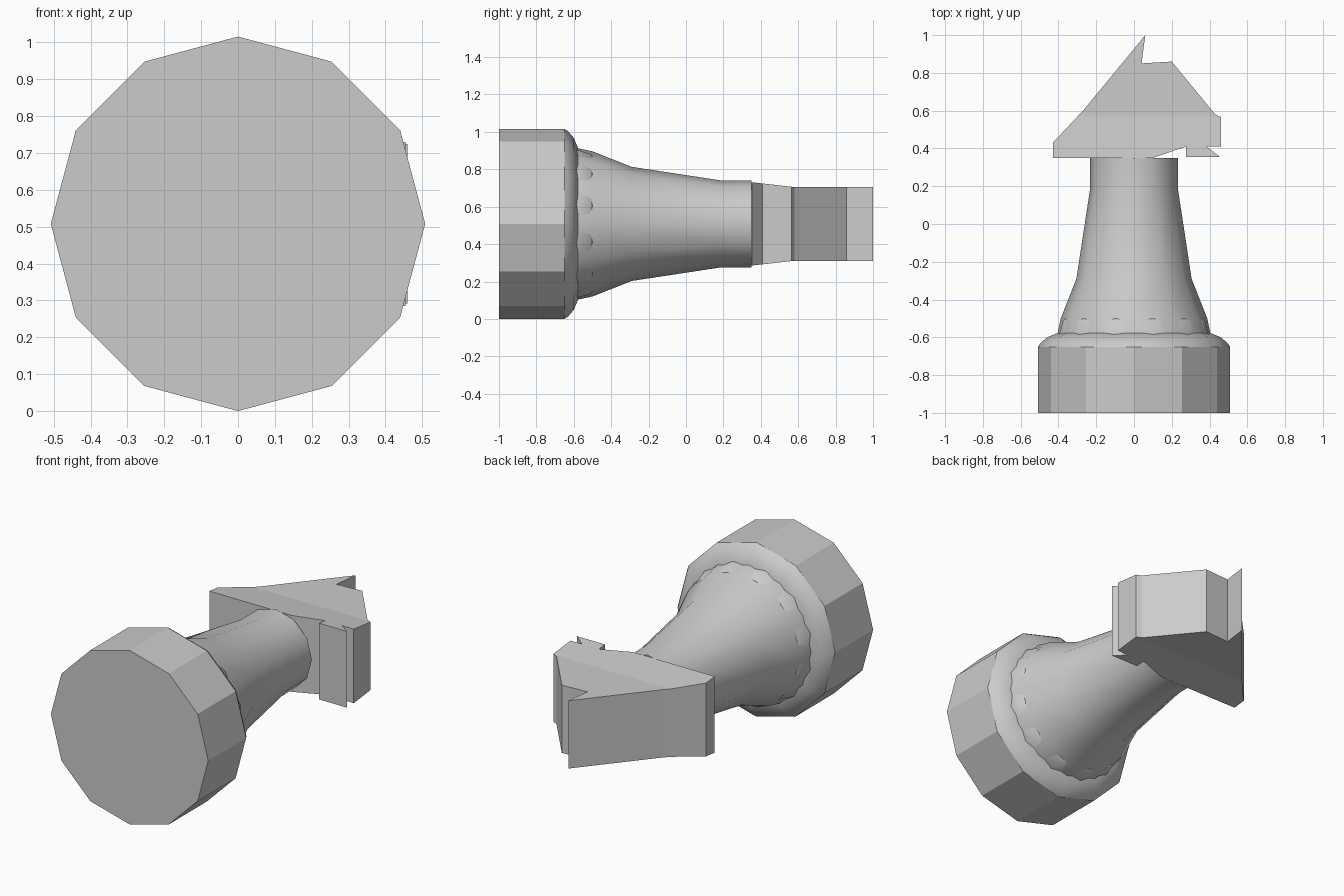
import bpy, bmesh, math

cube = bpy.data.objects.get("Cube")
if cube:
    bpy.data.objects.remove(cube, do_unlink=True)

AXIS_Z = 0.508

grey = bpy.data.materials.new("plain grey")
grey.use_nodes = True
grey.diffuse_color = (0.6, 0.6, 0.6, 1)
grey.node_tree.nodes["Principled BSDF"].inputs["Base Color"].default_value = grey.diffuse_color


def finish(name, bm, angle=None):
    """Turn a bmesh into an object; smooth it below the given angle."""
    bmesh.ops.recalc_face_normals(bm, faces=bm.faces)
    mesh = bpy.data.meshes.new(name)
    bm.to_mesh(mesh)
    bm.free()
    mesh.materials.append(grey)
    obj = bpy.data.objects.new(name, mesh)
    bpy.context.collection.objects.link(obj)
    if angle:
        bpy.ops.object.select_all(action='DESELECT')
        obj.select_set(True)
        bpy.context.view_layer.objects.active = obj
        bpy.ops.object.shade_smooth_by_angle(angle=math.radians(angle))
    return obj


def turned(name, profile, angle, turn=0.0, sides=12):
    """Lathe (y, radius) points around the lying axis and cap both ends."""
    bm = bmesh.new()
    rings = []
    for y, r in profile:
        ring = []
        for i in range(sides):
            a = math.tau * i / sides + turn
            ring.append(bm.verts.new((r * math.sin(a), y, AXIS_Z + r * math.cos(a))))
        rings.append(ring)
    for lower, upper in zip(rings, rings[1:]):
        for i in range(sides):
            j = (i + 1) % sides
            bm.faces.new((lower[i], lower[j], upper[j], upper[i]))
    bm.faces.new(rings[0])
    bm.faces.new(rings[-1])
    return finish(name, bm, angle)


# Faceted foot with a rounded shoulder
turned("base", [(-1, .508), (-.65, .508), (-.63, .495), (-.6, .46), (-.575, .4)], 28)

# Thin ring between foot and neck
turned("collar", [(-.59, .41), (-.57, .405), (-.51, .388), (-.5, .375)], 60, turn=math.pi / 12)

# Flaring neck
turned("neck", [(-.58, .405), (-.5, .388), (-.29, .305), (.19, .232), (.35, .232)], 60)

# Head: side outline with ear, muzzle, mouth notch and jaw
outline = [(-.43, .35), (-.43, .43), (-.27, .6), (.06, 1), (.04, .85), (.2, .86),
           (.43, .58), (.46, .565), (.46, .41), (.385, .41), (.455, .355),
           (.275, .355), (.275, .41), (.1, .35)]
bm = bmesh.new()
face = bm.faces.new([bm.verts.new((x, y, -1)) for x, y in outline])
extruded = bmesh.ops.extrude_face_region(bm, geom=[face])["geom"]
for v in extruded:
    if isinstance(v, bmesh.types.BMVert):
        v.co.z = 1
bmesh.ops.bisect_plane(bm, geom=bm.verts[:] + bm.edges[:] + bm.faces[:],
                       plane_co=(0, .57, 0), plane_no=(0, 1, 0))
# The head is thickest at the neck and thins towards the brow
for v in bm.verts:
    half = .198 + .025 * max(0, (.57 - v.co.y) / .22)
    v.co.z = AXIS_Z + math.copysign(half, v.co.z)
finish("head", bm)
